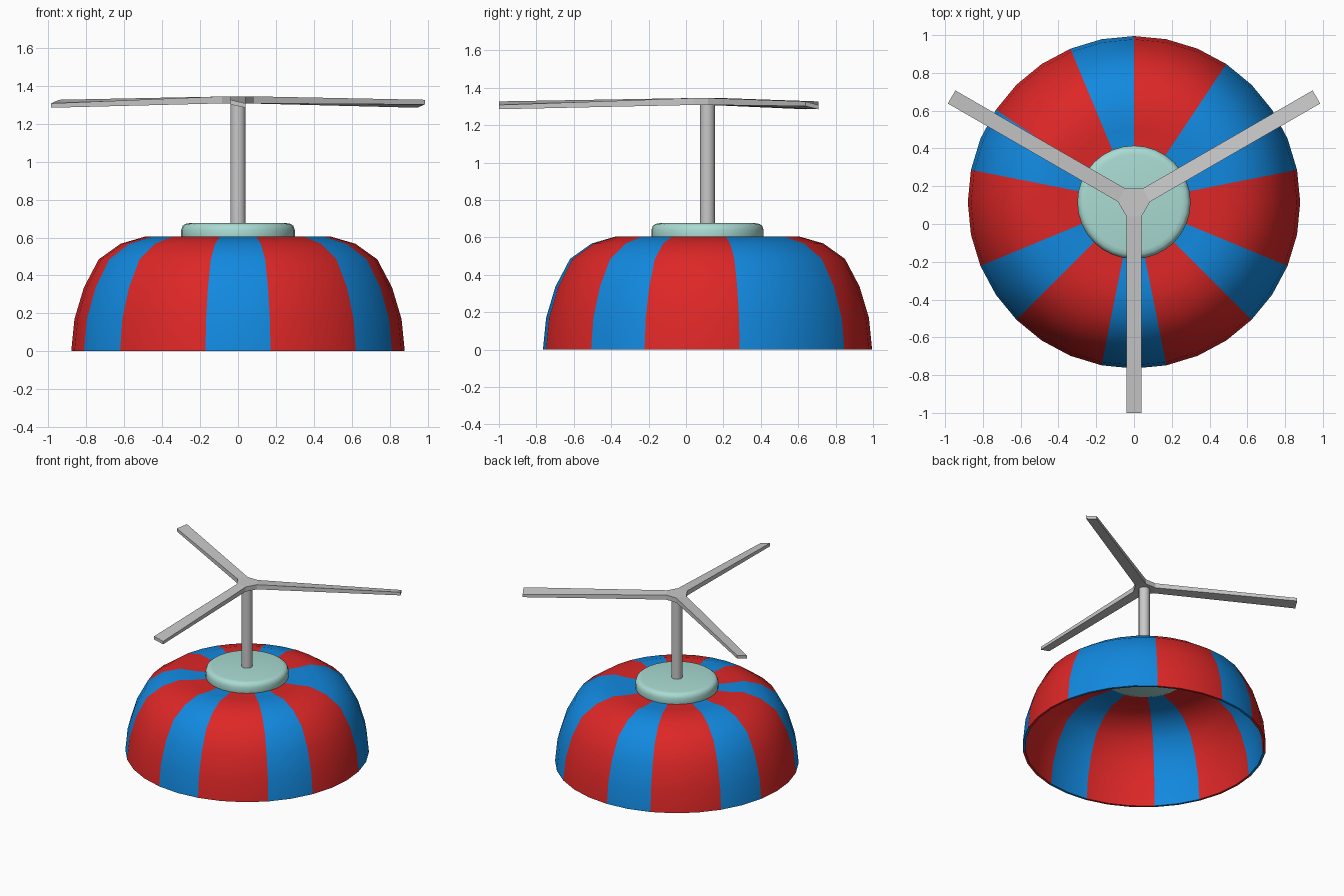
import bpy, bmesh, math
from mathutils import Vector

if "Cube" in bpy.data.objects:
    bpy.data.objects.remove(bpy.data.objects["Cube"])

CY = 0.115  # shared axis of cap, button, pole and rotor


def material(name, rgb):
    m = bpy.data.materials.new(name)
    m.diffuse_color = (*rgb, 1)
    m.use_nodes = True
    m.node_tree.nodes["Principled BSDF"].inputs["Base Color"].default_value = m.diffuse_color
    return m


RED = material("red", (0.73, 0.02, 0.02))
BLUE = material("blue", (0.006, 0.25, 0.74))
MINT = material("mint", (0.40, 0.71, 0.65))
GREY = material("grey", (0.58, 0.58, 0.58))


def finish(name, bm, mats, smooth=None):
    bmesh.ops.recalc_face_normals(bm, faces=bm.faces)
    me = bpy.data.meshes.new(name)
    bm.to_mesh(me)
    bm.free()
    ob = bpy.data.objects.new(name, me)
    bpy.context.collection.objects.link(ob)
    for m in mats:
        me.materials.append(m)
    ob.location.y = CY
    if smooth:
        bpy.ops.object.select_all(action='DESELECT')
        ob.select_set(True)
        bpy.context.view_layer.objects.active = ob
        bpy.ops.object.shade_smooth_by_angle(angle=math.radians(smooth))
    return ob


def lathe(name, profile, segments, mats, smooth, closed=False, colour=None):
    """Revolve (radius, height) points; open profiles get end caps."""
    bm = bmesh.new()
    rings = []
    for r, z in profile:
        rings.append([bm.verts.new((r * math.cos(a), r * math.sin(a), z))
                      for a in (2 * math.pi * i / segments for i in range(segments))])
    n = len(rings)
    for k in range(n if closed else n - 1):
        lo, hi = rings[k], rings[(k + 1) % n]
        for i in range(segments):
            j = (i + 1) % segments
            f = bm.faces.new((lo[i], lo[j], hi[j], hi[i]))
            f.material_index = colour[i] if colour else 0
    if not closed:
        bm.faces.new(rings[0])
        bm.faces.new(rings[-1])
    return finish(name, bm, mats, smooth)


# Striped cap: a thin shell, stripes counted in segments from the back
widths = [2, 3, 2, 3, 2, 3, 2, 3, 2, 3, 4, 3]
stripes = [0] * 32
pos = 8
for k, w in enumerate(widths):
    for _ in range(w):
        stripes[pos % 32] = 1 - k % 2
        pos += 1
outer = [(0.88, 0), (0.863, 0.17), (0.813, 0.337), (0.735, 0.485),
         (0.62, 0.567), (0.49, 0.605), (0.39, 0.597), (0.29, 0.597)]
inner = [(0.29, 0.58), (0.39, 0.58), (0.485, 0.587), (0.61, 0.55),
         (0.72, 0.472), (0.796, 0.33), (0.845, 0.167), (0.862, 0)]
lathe("striped_cap", outer + inner, 32, [RED, BLUE], 50, True, stripes)

# Rounded button on the crown
lathe("crown_button", [(0.27, 0.57), (0.295, 0.58), (0.30, 0.60), (0.30, 0.64),
                       (0.292, 0.662), (0.278, 0.672), (0.255, 0.676)],
      32, [MINT], 40)

# Pole carrying the rotor
lathe("pole", [(0.04, 0.62), (0.04, 1.32)], 16, [GREY], 40)

# Rotor: six-sided hub with three drooping, slightly twisted blades
bm = bmesh.new()
tops, bottoms = [], []
for deg in (30, 150, 270):
    a = math.radians(deg)
    d = Vector((math.cos(a), math.sin(a), 0))
    p = Vector((-d.y, d.x, 0))

    def corner(along, side, z):
        return bm.verts.new(d * along + p * side + Vector((0, 0, z)))

    root = [corner(0.075, -0.04, 1.345), corner(0.075, 0.04, 1.345),
            corner(0.075, 0.04, 1.308), corner(0.075, -0.04, 1.308)]
    tip = [corner(1.115, -0.04, 1.327), corner(1.115, 0.04, 1.308),
           corner(1.115, 0.04, 1.285), corner(1.115, -0.04, 1.302)]
    for i in range(4):
        j = (i + 1) % 4
        bm.faces.new((root[i], root[j], tip[j], tip[i]))
    bm.faces.new(tip)
    tops += root[:2]
    bottoms += [root[3], root[2]]
bm.faces.new(tops)
bm.faces.new(bottoms)
for i in (1, 3, 5):
    j = (i + 1) % 6
    bm.faces.new((tops[i], tops[j], bottoms[j], bottoms[i]))
finish("rotor", bm, [GREY])
